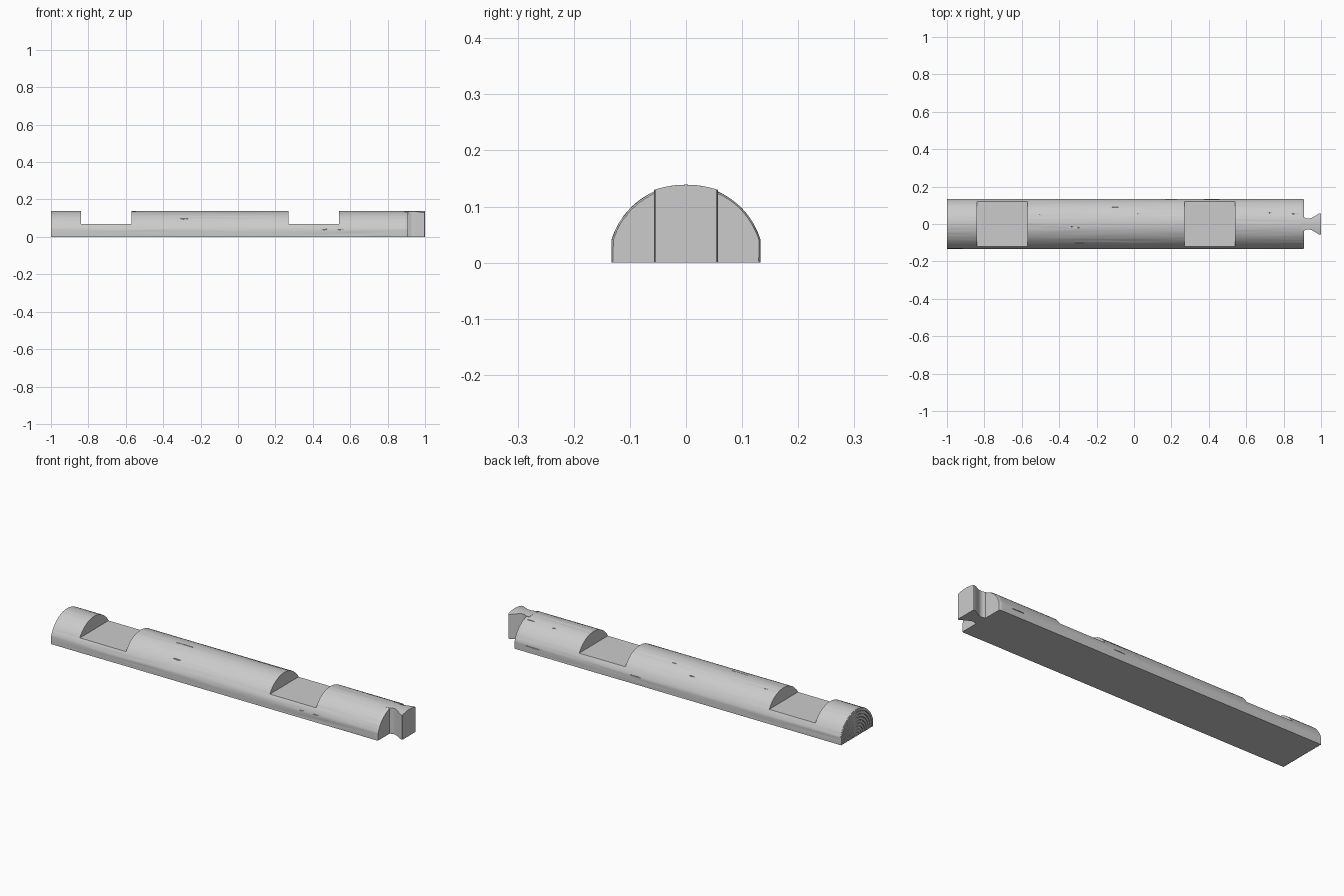
import bpy, bmesh, math
from mathutils import Vector, Matrix, noise

cube = bpy.data.objects.get("Cube")
if cube:
    bpy.data.objects.remove(cube, do_unlink=True)

RADIUS, HALF_WIDTH, SHOULDER = 0.139, 0.133, 0.91

wood = bpy.data.materials.new("light grey wood")
wood.use_nodes = True
wood.diffuse_color = (0.6, 0.6, 0.6, 1)
wood.node_tree.nodes["Principled BSDF"].inputs["Base Color"].default_value = (0.6, 0.6, 0.6, 1)


def make_object(name, bm):
    bmesh.ops.recalc_face_normals(bm, faces=bm.faces)
    mesh = bpy.data.meshes.new(name)
    bm.to_mesh(mesh)
    bm.free()
    mesh.materials.append(wood)
    obj = bpy.data.objects.new(name, mesh)
    bpy.context.collection.objects.link(obj)
    return obj


def loft(bm, sections):
    """Skin closed loops of points and cap both ends."""
    loops = [[bm.verts.new(p) for p in s] for s in sections]
    for a, b in zip(loops, loops[1:]):
        for i in range(len(a)):
            j = (i + 1) % len(a)
            bm.faces.new((a[i], a[j], b[j], b[i]))
    bm.faces.new(loops[0])
    bm.faces.new(loops[-1][::-1])


def arc(x, radius, steps, half_width, grain=0.0):
    """Half-round outline with clipped sides and optional long wood grain."""
    points = []
    for i in range(steps + 1):
        t = math.pi * i / steps
        n = noise.noise(Vector((x * 2.5, t * 9, 3))) + 0.5 * noise.noise(Vector((x * 4, t * 24, 8)))
        dent = grain * max(0, n)
        y = max(-half_width, min(half_width, radius * math.cos(t)))
        points.append((x, y - dent * math.cos(t), max(0, radius * math.sin(t) - dent * math.sin(t))))
    return points


# Half-round log with a softened shoulder
bm = bmesh.new()
start, end, count = -0.996, SHOULDER - 0.005, 130
sections = [arc(start + (end - start) * i / count, RADIUS, 72, HALF_WIDTH, 0.0018)
            for i in range(count + 1)]
sections.append(arc(SHOULDER, RADIUS - 0.003, 72, HALF_WIDTH - 0.003, 0.0018))
loft(bm, sections)
log = make_object("half_log", bm)

# Cutters: two saddle notches and scattered grain cracks
bm = bmesh.new()
for x in (-0.705, 0.405):
    bmesh.ops.create_cube(bm, size=1, matrix=Matrix.LocRotScale(
        Vector((x, 0, 0.17)), None, Vector((0.27, 0.4, 0.2))))
cracks = [(0.46, 163, 0.02), (0.545, 163, 0.025), (0.03, 67, 0.015), (0.87, 67, 0.03),
          (-0.5, 70, 0.01), (0.73, 65, 0.01), (-0.29, 136, 0.03), (-0.3, 97, 0.06),
          (0.8, 14, 0.05), (0.2, 18, 0.04), (-0.1, 50, 0.02)]
for x, degrees, length in cracks:
    a = math.radians(degrees)
    place = Vector((x, min(HALF_WIDTH, max(-HALF_WIDTH, RADIUS * math.cos(a))), RADIUS * math.sin(a)))
    bmesh.ops.create_icosphere(bm, subdivisions=1, radius=1, matrix=Matrix.LocRotScale(
        place, None, Vector((length, 0.004, 0.003))))
cutter = make_object("notch_cutter", bm)
cutter.hide_render = True
cut = log.modifiers.new("notches", 'BOOLEAN')
cut.operation, cut.solver, cut.object = 'DIFFERENCE', 'EXACT', cutter
bpy.context.view_layer.objects.active = log
bpy.ops.object.modifier_apply(modifier=cut.name)
bpy.data.objects.remove(cutter, do_unlink=True)

# Raised growth rings on the plain end
bm = bmesh.new()
ring_count, pitch = 9, 0.0153
for k in range(ring_count):
    outer = pitch * (k + 1) - 0.0005
    inner = outer - pitch + 0.0035

    def ring(x):
        return arc(x, outer, 40, HALF_WIDTH - 0.0005) + arc(x, inner, 40, HALF_WIDTH - 0.004)[::-1]

    loft(bm, [ring(-1.0), ring(-0.995)])
rings = make_object("end_grain_rings", bm)

# Flared dovetail tenon with a gently crowned top
bm = bmesh.new()
stations = [(0.89, 0.036), (0.912, 0.034), (0.92, 0.03), (0.93, 0.028), (0.94, 0.029),
            (0.95, 0.033), (0.988, 0.055), (0.994, 0.057), (0.998, 0.0565), (1.0, 0.054)]
sections = []
for x, half in stations:
    ys = [half * (1 - i / 6) for i in range(13)]
    top = [(x, y, 0.139 - 2.8 * y * y) for y in ys]
    sections.append([(x, half, 0)] + top + [(x, -half, 0)])
loft(bm, sections)
tenon = make_object("dovetail_tenon", bm)

bpy.ops.object.select_all(action='DESELECT')
for obj in (log, rings, tenon):
    obj.select_set(True)
bpy.context.view_layer.objects.active = log
bpy.ops.object.shade_smooth_by_angle(angle=math.radians(35))
